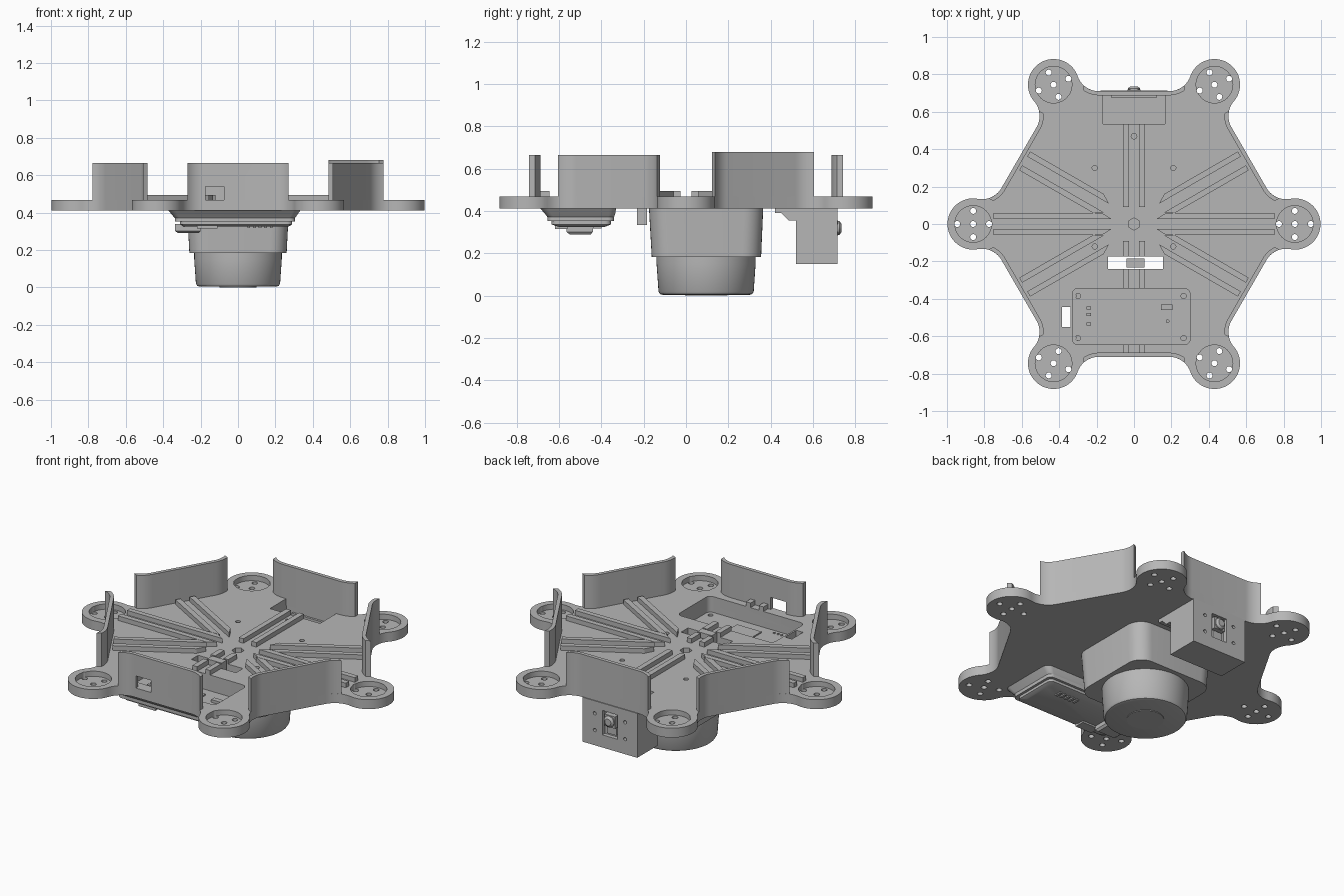
import bpy, bmesh
from math import sin, cos, pi, radians, asin

if "Cube" in bpy.data.objects:
    bpy.data.objects.remove(bpy.data.objects["Cube"])

grey = bpy.data.materials.new("plain_grey")
grey.use_nodes = True
grey.diffuse_color = (0.47, 0.47, 0.47, 1)
grey.node_tree.nodes["Principled BSDF"].inputs["Base Color"].default_value = (0.47, 0.47, 0.47, 1)

BOTTOM, TOP, RIB_TOP = 0.412, 0.468, 0.495
APOTHEM, FILLET, FILLET_U = 0.71, 0.12, 0.188
LOBE_R, LOBE_DIST = 0.137, 0.86


# ---- helpers ----
def loft(name, rings, along_y=False):
    """Closed solid through (outline, height) sections."""
    bm = bmesh.new()
    layers = []
    for pts, h in rings:
        layers.append([bm.verts.new((x, h, y) if along_y else (x, y, h)) for x, y in pts])
    n = len(layers[0])
    for a, b in zip(layers, layers[1:]):
        for i in range(n):
            j = (i + 1) % n
            bm.faces.new((a[i], a[j], b[j], b[i]))
    bm.faces.new(layers[0][::-1])
    bm.faces.new(layers[-1])
    bmesh.ops.recalc_face_normals(bm, faces=bm.faces)
    mesh = bpy.data.meshes.new(name)
    bm.to_mesh(mesh)
    bm.free()
    mesh.materials.append(grey)
    ob = bpy.data.objects.new(name, mesh)
    bpy.context.collection.objects.link(ob)
    return ob


def prism(name, pts, z0, z1, along_y=False):
    return loft(name, [(pts, z0), (pts, z1)], along_y)


def circle(cx, cy, r, n=32):
    return [(cx + r * cos(2 * pi * i / n), cy + r * sin(2 * pi * i / n)) for i in range(n)]


def rect(x0, x1, y0, y1):
    return [(x0, y0), (x1, y0), (x1, y1), (x0, y1)]


def box(name, x0, x1, y0, y1, z0, z1):
    return prism(name, rect(x0, x1, y0, y1), z0, z1)


def round_rect(x0, x1, y0, y1, r, n=6):
    pts = []
    corners = [(x1 - r, y1 - r), (x0 + r, y1 - r), (x0 + r, y0 + r), (x1 - r, y0 + r)]
    for q, (cx, cy) in enumerate(corners):
        pts += arc(cx, cy, r, 90 * q, 90 * q + 90, n)
    return pts


def arc(cx, cy, r, a0, a1, n=10):
    angles = [radians(a0 + (a1 - a0) * i / n) for i in range(n + 1)]
    return [(cx + r * cos(a), cy + r * sin(a)) for a in angles]


def turn(pts, deg):
    c, s = cos(radians(deg)), sin(radians(deg))
    return [(x * c - y * s, x * s + y * c) for x, y in pts]


def side(pts, k):
    """Map (along edge, outward) points onto hexagon side k."""
    return turn([(v, u) for u, v in pts], 30 + 60 * k)


def cut(target, cutters):
    bpy.context.view_layer.objects.active = target
    for c in cutters:
        mod = target.modifiers.new("cut", 'BOOLEAN')
        mod.operation, mod.solver, mod.object = 'DIFFERENCE', 'EXACT', c
        bpy.ops.object.modifier_apply(modifier=mod.name)
        bpy.data.objects.remove(c)


# ---- base plate with six round lobes ----
outline = []
fc = APOTHEM + FILLET
for k in range(6):
    local = arc(-FILLET_U, fc, FILLET, -160.6, -90) + arc(FILLET_U, fc, FILLET, -90, -19.4)
    local += arc(0.43, 0.745, LOBE_R, 160.6, -40.6, 30)[1:-1]
    outline += side(local, k)
plate = prism("base_plate", outline, BOTTOM, TOP)

cutters, holes = [], []
for k in range(6):
    cx, cy = turn([(LOBE_DIST, 0)], 60 * k)[0]
    cutters.append(prism("cutter", circle(cx, cy, 0.098, 40), 0.437, 0.6))
    tilt = 0 if k in (0, 3) else 22 if k in (1, 2) else -22
    pattern = turn([(0, 0), (0.085, 0), (-0.085, 0), (0, 0.07), (0, -0.07)], tilt)
    holes += [(cx + x, cy + y, 0.016) for x, y in pattern]
holes += [(sx * 0.21, y, 0.014) for sx in (-1, 1) for y in (0.3, -0.12)] + [(0, 0.47, 0.015)]
for x, y, r in holes:
    cutters.append(prism("cutter", circle(x, y, r, 14), 0.3, 0.6))
board_hole = round_rect(-0.33, 0.3, -0.645, -0.345, 0.03)
camera_pocket = rect(-0.165, 0.165, 0.535, 0.69)
cable_slot = rect(-0.14, 0.155, -0.24, -0.175)
port_slot = rect(-0.385, -0.34, -0.55, -0.445)
cutters += [prism("cutter", p, 0.3, 0.6) for p in (board_hole, camera_pocket, cable_slot, port_slot)]
cutters.append(prism("cutter", turn(circle(0, 0, 0.033, 6), 30), 0.3, 0.6))
cut(plate, cutters)

# ---- upright walls following each side ----
for k in range(6):
    def wall_line(r, v_line):
        sweep = 90 - math_deg(asin((0.27 - FILLET_U) / r))
        right = arc(FILLET_U, fc, r, -90, -sweep, 8)
        return [(-u, v) for u, v in reversed(right)] + right

    def math_deg(a):
        return a * 180 / pi

    outer = wall_line(FILLET, APOTHEM)
    inner = wall_line(FILLET + 0.022, APOTHEM - 0.022)
    wall = prism("side_wall_%d" % (k + 1), side(outer + inner[::-1], k), TOP - 0.04, 0.68 if k == 0 else 0.666)
    if k == 4:
        cut(wall, [box("cutter", -0.175, -0.075, -0.8, -0.6, 0.4, 0.54)])

# ---- paired stiffening ribs ----
spans = [(0, 0.12, 0.75), (180, 0.12, 0.75), (90, 0.09, 0.535),
         (270, 0.09, 0.175), (270, 0.24, 0.345), (270, 0.645, 0.7)]
spans += [(a, 0.17, 0.675) for a in (30, 150, 210, 330)]
for i, (angle, r0, r1) in enumerate(spans):
    for s in (-1, 1):
        strip = [(r0, s * 0.027), (r1, s * 0.027), (r1, s * 0.058), (r0 + 0.05 * (r0 in (0.12, 0.17)), s * 0.058)]
        prism("rib_%d" % (i + 1), turn(strip, angle), TOP - 0.01, RIB_TOP)

# ---- scanner hung under the plate ----
loft("scanner_housing", [(round_rect(-0.26, 0.26, -0.162, 0.355, 0.09, 8), 0.183),
                         (round_rect(-0.272, 0.272, -0.175, 0.365, 0.09, 8), BOTTOM + 0.002)])
profile = [(0.205, 0.004), (0.218, 0.008), (0.225, 0.02), (0.234, 0.15), (0.234, 0.19)]
loft("scanner_drum", [(circle(0, 0.095, r, 64), z) for r, z in profile])
prism("scanner_cap", circle(0, 0.095, 0.1, 40), 0, 0.01)
box("cable_plug", -0.04, 0.055, -0.232, -0.185, 0.335, RIB_TOP)

# ---- controller tray, board and parts ----
tray = loft("controller_tray", [(round_rect(-0.34, 0.305, -0.655, -0.34, 0.03), 0.372),
                                (round_rect(-0.35, 0.315, -0.665, -0.335, 0.03), 0.385),
                                (round_rect(-0.375, 0.335, -0.69, -0.33, 0.04), BOTTOM + 0.002)])
cut(tray, [prism("cutter", p, 0.3, 0.6) for p in (board_hole, port_slot)])
board = prism("controller_board", round_rect(-0.338, 0.305, -0.655, -0.34, 0.03), 0.352, 0.374)
cut(board, [prism("cutter", circle(x, y, 0.014, 14), 0.3, 0.5)
            for x in (-0.3, 0.265) for y in (-0.61, -0.385)])
loft("board_cover", [(round_rect(-0.29, 0.27, -0.6, -0.385, 0.03), 0.325),
                     (round_rect(-0.31, 0.29, -0.635, -0.355, 0.03), 0.337),
                     (round_rect(-0.31, 0.29, -0.635, -0.355, 0.03), 0.354)])
box("main_chip", -0.09, 0.07, -0.58, -0.405, 0.37, 0.382)
box("small_chip", 0.145, 0.205, -0.46, -0.43, 0.37, 0.39)
prism("round_part", circle(0.18, -0.52, 0.01, 12), 0.37, 0.385)
for y in (-0.535, -0.485, -0.45):
    box("board_part", -0.255, -0.23, y - 0.008, y + 0.008, 0.37, 0.385)
for x in (-0.2, -0.175, -0.15):
    for y in (-0.615, -0.39):
        box("board_pin", x - 0.005, x + 0.005, y - 0.005, y + 0.005, 0.37, 0.38)
for i in range(5):
    box("cover_fin", 0.05 + i * 0.03, 0.065 + i * 0.03, -0.44, -0.4, 0.318, 0.33)
loft("port_connector", [(rect(-0.32, -0.21, -0.55, -0.45), 0.29), (rect(-0.338, -0.2, -0.565, -0.44), 0.302),
                        (rect(-0.338, -0.2, -0.565, -0.44), 0.34)])
box("flat_connector", -0.22, -0.11, -0.62, -0.56, 0.315, 0.34)

# ---- rear camera housing ----
housing = box("camera_housing", -0.18, 0.18, 0.52, 0.715, 0.15, BOTTOM + 0.002)
cut(housing, [prism("cutter", camera_pocket, 0.17, 0.6),
              box("cutter", -0.05, 0.05, 0.66, 0.8, 0.225, 0.37)]
    + [prism("cutter", circle(x, z, 0.01, 14), 0.66, 0.8, True) for x in (-0.1, 0.1) for z in (0.24, 0.34)])
loft("housing_bracket", [(rect(-0.18, 0.18, 0.485, 0.53), 0.355), (rect(-0.18, 0.18, 0.45, 0.53), 0.39),
                         (rect(-0.18, 0.18, 0.42, 0.53), 0.392), (rect(-0.18, 0.18, 0.42, 0.53), BOTTOM + 0.002)])
box("camera_board", -0.12, 0.12, 0.675, 0.688, 0.2, 0.4)
box("camera_module", -0.035, 0.035, 0.685, 0.718, 0.285, 0.355)
box("camera_ribbon", -0.03, 0.03, 0.685, 0.698, 0.235, 0.28)
loft("camera_lens", [(circle(0, 0.32, r, 24), y) for r, y in ((0.033, 0.71), (0.033, 0.725), (0.02, 0.735))], True)

# ---- smooth curved faces, keep edges sharp ----
bpy.ops.object.select_all(action='DESELECT')
for ob in bpy.context.scene.objects:
    if ob.type == 'MESH':
        ob.select_set(True)
        bpy.context.view_layer.objects.active = ob
bpy.ops.object.shade_smooth_by_angle(angle=radians(30))
